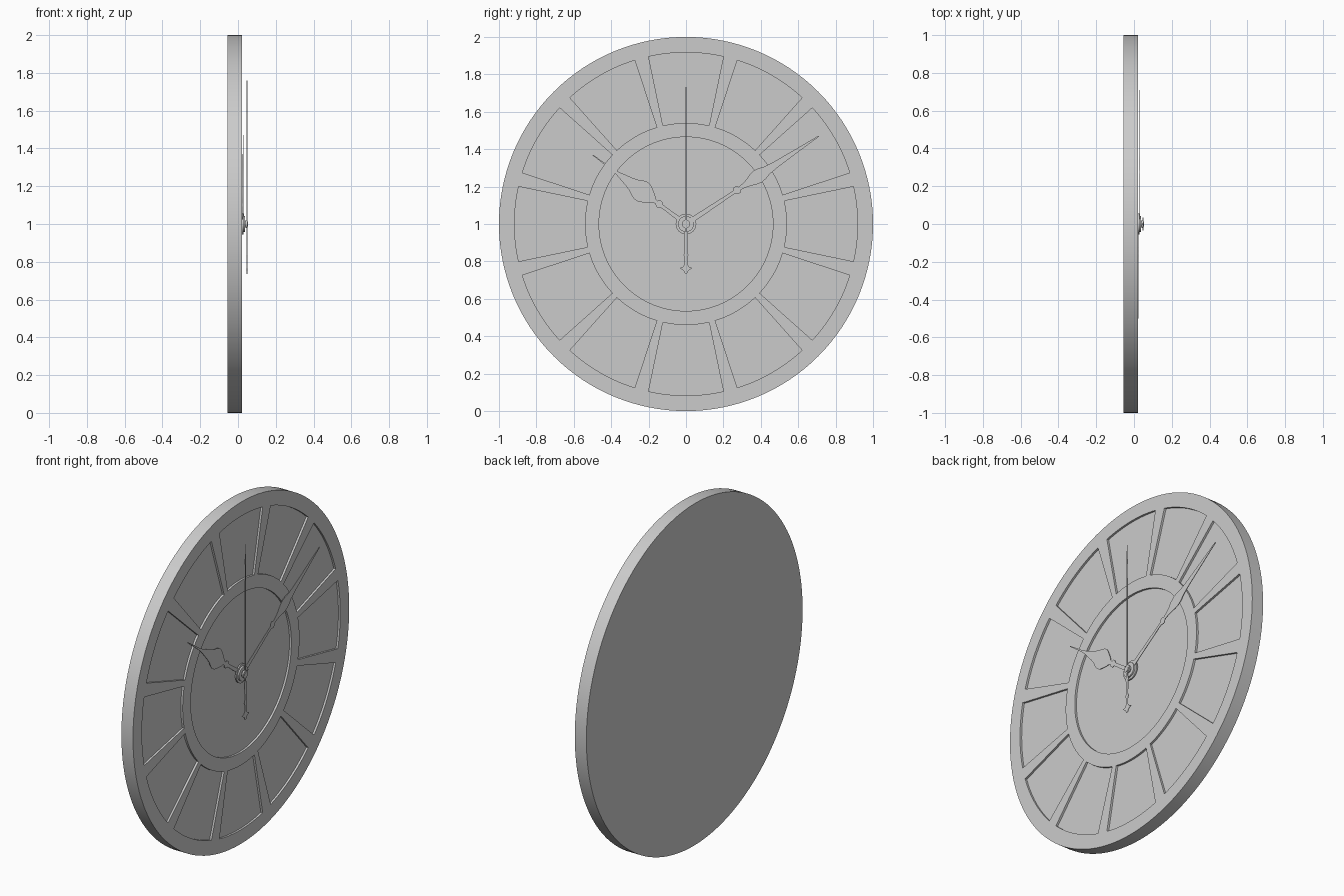
import bpy
from math import sin, cos, radians, tau
from mathutils import Matrix

if "Cube" in bpy.data.objects:
    bpy.data.objects.remove(bpy.data.objects["Cube"])

grey = bpy.data.materials.new("plain grey")
grey.use_nodes = True
grey.diffuse_color = (0.6, 0.6, 0.6, 1)
grey.node_tree.nodes["Principled BSDF"].inputs["Base Color"].default_value = (0.6, 0.6, 0.6, 1)

# The dial faces +x: local x, y, z become world y, z, x
FACING = Matrix(((0, 0, 1, 0), (1, 0, 0, 0), (0, 1, 0, 1), (0, 0, 0, 1)))


def slab(name, outlines, x0, x1, turn=0):
    """Extrude flat outlines (inner ones become holes) from x0 to x1."""
    curve = bpy.data.curves.new(name, "CURVE")
    curve.dimensions = "2D"
    curve.fill_mode = "BOTH"
    curve.extrude = (x1 - x0) / 2
    for points in outlines:
        spline = curve.splines.new("POLY")
        spline.points.add(len(points) - 1)
        spline.use_cyclic_u = True
        for p, (a, b) in zip(spline.points, points):
            p.co = (a, b, 0, 1)
    source = bpy.data.objects.new(name + "_outline", curve)
    bpy.context.collection.objects.link(source)
    graph = bpy.context.evaluated_depsgraph_get()
    mesh = bpy.data.meshes.new_from_object(source.evaluated_get(graph))
    bpy.data.objects.remove(source)
    mesh.name = name
    mesh.transform(FACING @ Matrix.Translation((0, 0, (x0 + x1) / 2))
                   @ Matrix.Rotation(radians(turn), 4, "Z"))
    mesh.materials.clear()
    mesh.materials.append(grey)
    obj = bpy.data.objects.new(name, mesh)
    bpy.context.collection.objects.link(obj)
    bpy.ops.object.select_all(action="DESELECT")
    obj.select_set(True)
    bpy.context.view_layer.objects.active = obj
    bpy.ops.object.mode_set(mode="EDIT")
    bpy.ops.mesh.select_all(action="SELECT")
    bpy.ops.mesh.remove_doubles(threshold=0.00001)
    bpy.ops.mesh.normals_make_consistent(inside=False)
    bpy.ops.object.mode_set(mode="OBJECT")
    bpy.ops.object.shade_smooth_by_angle(angle=radians(30))
    return obj


def circle(r, n=128):
    return [(r * cos(tau * i / n), r * sin(tau * i / n)) for i in range(n)]


def arc(r, start, end, n=12):
    angles = [radians(start + (end - start) * i / n) for i in range(n + 1)]
    return [(r * cos(a), r * sin(a)) for a in angles]


def window(mid):
    return arc(0.917, mid - 12.6, mid + 12.6) + arc(0.54, mid + 13.2, mid - 13.2)


def mirrored(profile):
    """Close a (distance, half width) profile around its long axis."""
    return profile + [(d, -w) for d, w in reversed(profile)]


# Dial: solid backing and a pierced front plate
slab("dial_backing", [circle(1)], -0.055, 0.008)
slab("dial_front_plate",
     [circle(1), circle(0.465)] + [window(30 * i) for i in range(12)], 0.008, 0.02)

# Hands
hour = [(0.03, 0.012), (0.14, 0.009), (0.16, 0.01), (0.17, 0.02), (0.185, 0.02),
        (0.195, 0.01), (0.21, 0.012), (0.225, 0.026), (0.25, 0.042), (0.275, 0.056),
        (0.3, 0.058), (0.325, 0.05), (0.35, 0.036), (0.38, 0.027), (0.42, 0.018),
        (0.46, 0.009), (0.5, 0.005), (0.62, 0.002)]
minute = [(0.03, 0.014), (0.29, 0.009), (0.31, 0.01), (0.32, 0.021), (0.335, 0.021),
          (0.345, 0.01), (0.37, 0.013), (0.4, 0.02), (0.43, 0.032), (0.46, 0.038),
          (0.49, 0.034), (0.52, 0.024), (0.58, 0.018), (0.68, 0.012), (0.77, 0.007), (0.85, 0.003)]
second = [(-0.265, 0.006), (-0.25, 0.012), (-0.235, 0.034), (-0.232, 0.02), (-0.215, 0.007),
          (-0.18, 0.007), (-0.165, 0.013), (-0.15, 0.007), (-0.08, 0.008), (-0.06, 0.012),
          (-0.04, 0.006), (0.3, 0.004), (0.64, 0.003), (0.66, 0.006), (0.68, 0.002),
          (0.76, 0.001)]
slab("hour_hand", [mirrored(hour)], 0.023, 0.026, 143.5)
slab("minute_hand", [mirrored(minute)], 0.029, 0.032, 33.5)
slab("second_hand", [mirrored(second)], 0.046, 0.049, 90)

# Hub: stacked collars on a centre pin
slab("hour_collar", [circle(0.055, 48), circle(0.03, 48)], 0.02, 0.028)
slab("minute_collar", [circle(0.042, 48), circle(0.02, 48)], 0.028, 0.037)
slab("second_collar", [circle(0.022, 48)], 0.04, 0.05)
slab("centre_pin", [circle(0.014, 32)], 0.008, 0.052)
